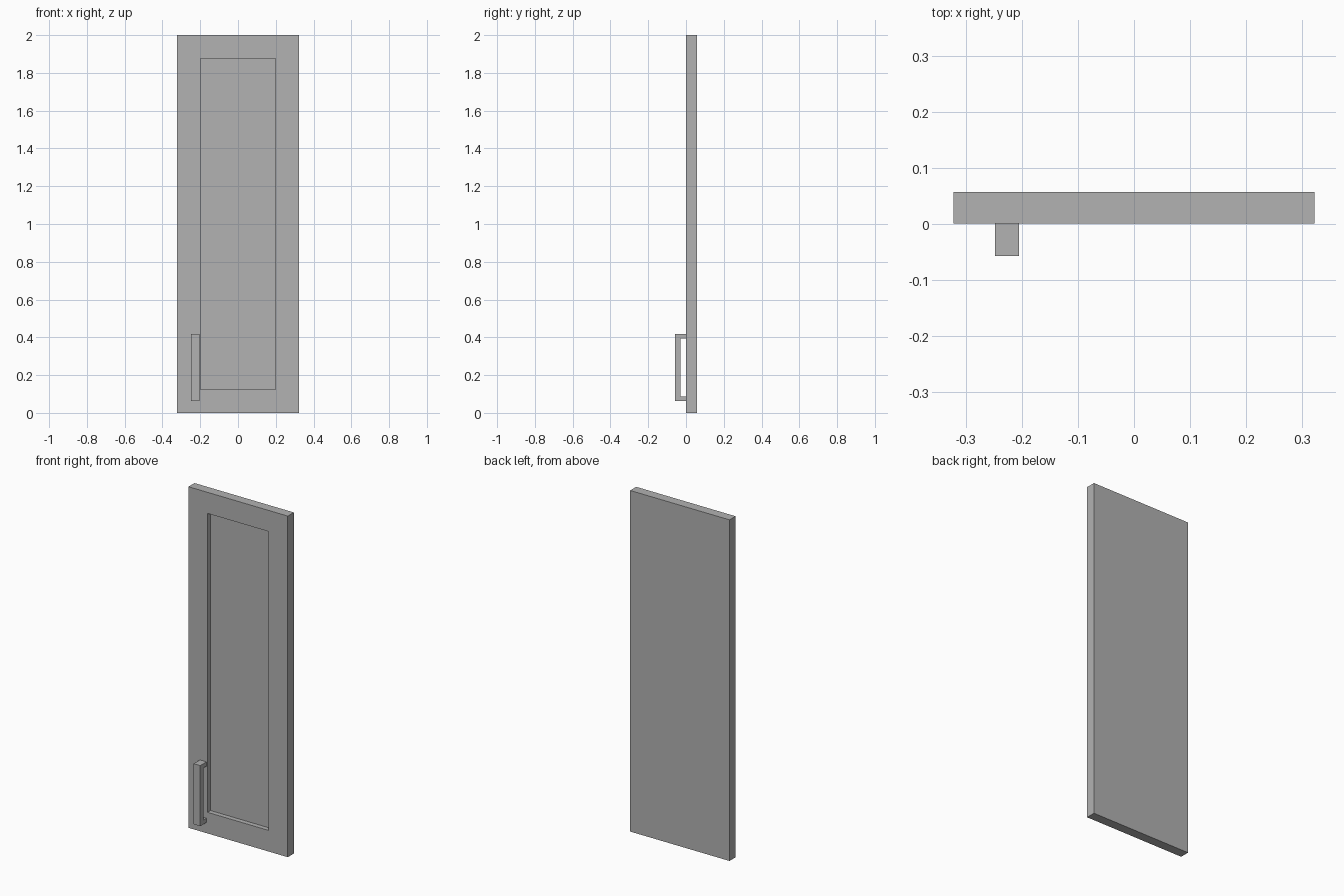
import bpy
import bmesh
from mathutils import Matrix, Vector

if "Cube" in bpy.data.objects:
    bpy.data.objects.remove(bpy.data.objects["Cube"], do_unlink=True)

grey = bpy.data.materials.new("plain_grey")
grey.use_nodes = True
colour = (0.447, 0.447, 0.447, 1)
grey.diffuse_color = colour
grey.node_tree.nodes["Principled BSDF"].inputs["Base Color"].default_value = colour


def finish(name, bm):
    bmesh.ops.recalc_face_normals(bm, faces=bm.faces)
    mesh = bpy.data.meshes.new(name)
    bm.to_mesh(mesh)
    bm.free()
    mesh.materials.append(grey)
    obj = bpy.data.objects.new(name, mesh)
    bpy.context.collection.objects.link(obj)
    return obj


# Door slab with a recessed centre panel on the front
WIDTH, HEIGHT, FRONT, BACK = 0.644, 2.0, 0.001, 0.057
FRAME, RECESS = 0.175, 0.028
bm = bmesh.new()
bmesh.ops.create_cube(bm, size=1, matrix=(
    Matrix.Translation((0, (FRONT + BACK) / 2, HEIGHT / 2))
    @ Matrix.Diagonal((WIDTH, BACK - FRONT, HEIGHT, 1))))
bm.normal_update()
panel = min(bm.faces, key=lambda f: f.calc_center_median().y)
bmesh.ops.inset_region(bm, faces=[panel], thickness=FRAME)
panel = bmesh.ops.extrude_discrete_faces(bm, faces=[panel])["faces"][0]
bmesh.ops.translate(bm, verts=panel.verts, vec=(0, RECESS, 0))
finish("door_panel", bm)

# Bracket handle: a C-shaped side profile extruded across its width
LOW, HIGH, POST = 0.063, 0.418, 0.025
OUTER, INNER = -0.057, -0.028
LEFT, RIGHT = -0.248, -0.205
profile = [(FRONT, LOW), (OUTER, LOW), (OUTER, HIGH), (FRONT, HIGH),
           (FRONT, HIGH - POST), (INNER, HIGH - POST),
           (INNER, LOW + POST), (FRONT, LOW + POST)]
bm = bmesh.new()
side = bm.faces.new([bm.verts.new((LEFT, y, z)) for y, z in profile])
extruded = bmesh.ops.extrude_face_region(bm, geom=[side])["geom"]
bmesh.ops.translate(bm, vec=Vector((RIGHT - LEFT, 0, 0)),
                    verts=[v for v in extruded if isinstance(v, bmesh.types.BMVert)])
finish("door_handle", bm)
